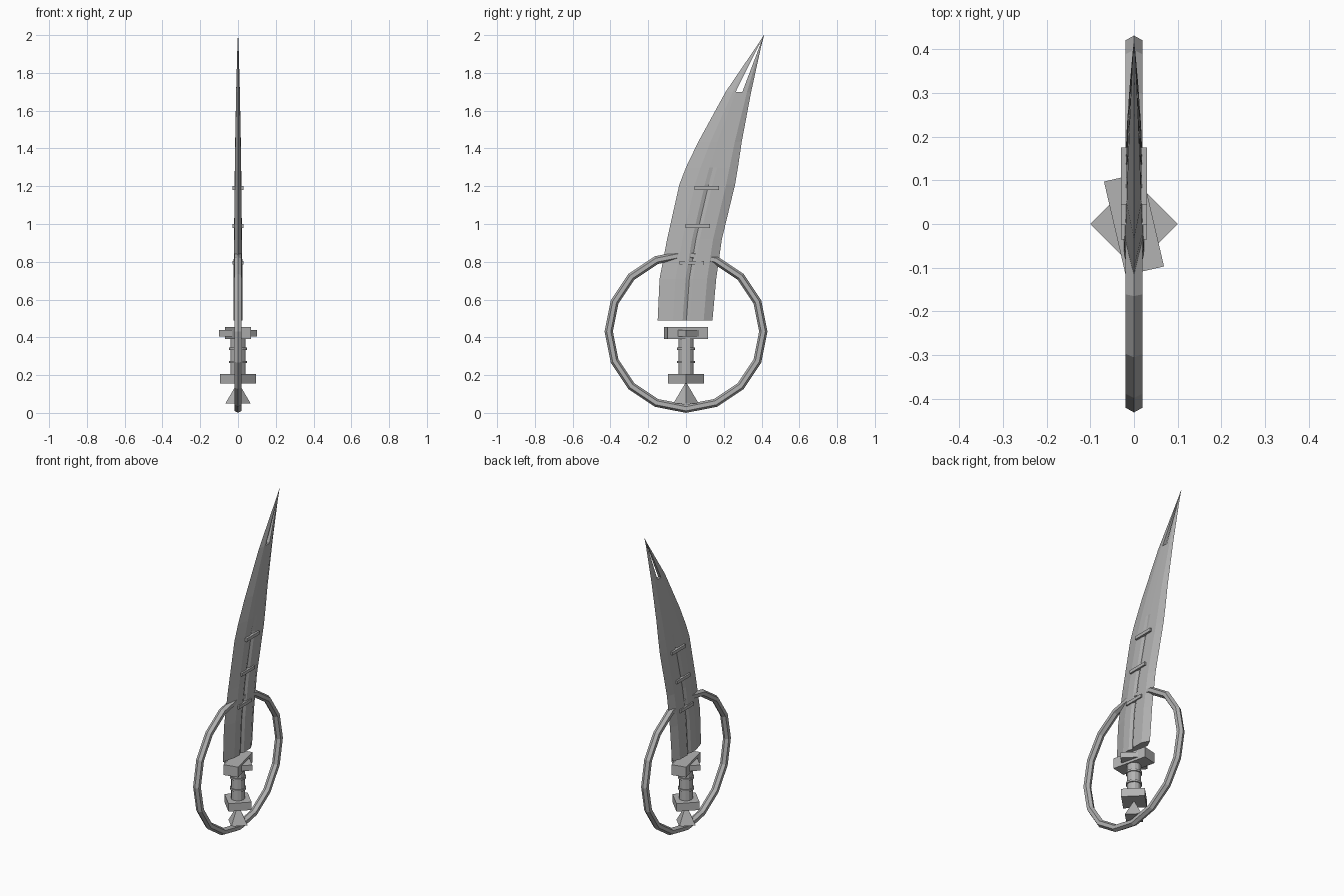
import bpy, bmesh, math
from mathutils import Matrix

if "Cube" in bpy.data.objects:
    bpy.data.objects.remove(bpy.data.objects["Cube"])

steel = bpy.data.materials.new("grey steel")
steel.diffuse_color = (0.45, 0.45, 0.45, 1)
steel.use_nodes = True
steel.node_tree.nodes["Principled BSDF"].inputs["Base Color"].default_value = steel.diffuse_color


def finish(name, bm):
    bmesh.ops.recalc_face_normals(bm, faces=bm.faces)
    me = bpy.data.meshes.new(name)
    bm.to_mesh(me)
    bm.free()
    me.materials.append(steel)
    ob = bpy.data.objects.new(name, me)
    bpy.context.collection.objects.link(ob)
    return ob


def box(name, size, loc, turn=0):
    bm = bmesh.new()
    m = (Matrix.Translation(loc) @ Matrix.Rotation(math.radians(turn), 4, 'Z')
         @ Matrix.Diagonal((*size, 1)))
    bmesh.ops.create_cube(bm, size=1, matrix=m)
    return finish(name, bm)


def cone(name, r1, r2, z0, z1, sides):
    bm = bmesh.new()
    bmesh.ops.create_cone(bm, cap_ends=True, segments=sides, radius1=r1, radius2=r2,
                          depth=z1 - z0, matrix=Matrix.Translation((0, 0, (z0 + z1) / 2)))
    return finish(name, bm)


# Blade: lofted rows of (z, back edge y, front edge y, half thickness)
ROWS = [(0.49, -0.15, 0.14, 0.025), (0.71, -0.14, 0.16, 0.024), (0.92, -0.10, 0.19, 0.021),
        (1.21, -0.035, 0.26, 0.018), (1.30, 0.0, 0.275, 0.017), (1.435, 0.065, 0.295, 0.015),
        (1.70, 0.21, 0.345, 0.010), (1.95, 0.38, 0.40, 0.003), (2.0, 0.412, 0.414, 0.0005)]
SLOT = 6  # the row span that is pierced near the tip

bm = bmesh.new()
loops = []
for z, a, b, t in ROWS:
    w = b - a
    c = a + 0.525 * w
    g = min(0.02, 0.13 * w)
    deep = 0.6 if z < 1.25 else 1.0  # central groove fades out
    half = [(a + 0.28 * w, t * 0.93), (c - g, t), (c, t * deep), (c + g, t), (a + 0.84 * w, t * 0.93)]
    pts = ([(a, 0)] + half + [(b, 0)] + [(y, -x) for y, x in reversed(half)])
    loops.append([bm.verts.new((x, y, z)) for y, x in pts])
for i in range(len(loops) - 1):
    lo, hi = loops[i], loops[i + 1]
    for k in range(12):
        if i == SLOT and k in (2, 3, 8, 9):
            continue
        n = (k + 1) % 12
        bm.faces.new((lo[k], lo[n], hi[n], hi[k]))
    if i == SLOT:  # inner walls of the slot
        for p, q in ((2, 10), (4, 8)):
            bm.faces.new((lo[p], lo[q], hi[q], hi[p]))
        for r in (lo, hi):
            bm.faces.new([r[k] for k in (2, 3, 4, 8, 9, 10)])
bm.faces.new(loops[0])
bm.faces.new(loops[-1])
finish("blade", bm)

# Cross bars on the blade
for i, (y, z) in enumerate([(0.03, 0.795), (0.0625, 0.99), (0.11, 1.19)]):
    box(f"blade_bar_{i + 1}", (0.06, 0.13, 0.02), (0, y, z))

# Large hand ring passing through the blade: 16 sides, hexagonal section
bm = bmesh.new()
rings = []
for i in range(16):
    u = 2 * math.pi * i / 16
    ring = []
    for j in range(6):
        v = math.pi * j / 3
        r = 0.409 + 0.022 * math.cos(v)
        ring.append(bm.verts.new((0.0225 * math.sin(v), r * math.sin(u), 0.431 - r * math.cos(u))))
    rings.append(ring)
for i in range(16):
    p, q = rings[i], rings[(i + 1) % 16]
    for j in range(6):
        n = (j + 1) % 6
        bm.faces.new((p[j], p[n], q[n], q[j]))
finish("hand_ring", bm)

# Guard: a turned bar crossed by a diamond plate
box("guard_bar", (0.09, 0.22, 0.065), (0, 0, 0.4225), 13)
box("guard_plate", (0.141, 0.141, 0.035), (0, 0, 0.4225), 45)

# Grip with two bands
cone("grip", 0.04, 0.04, 0.20, 0.395, 12)
for i, z in enumerate((0.27, 0.34)):
    cone(f"grip_band_{i + 1}", 0.047, 0.047, z - 0.006, z + 0.006, 12)

# Pommel block and flared foot
box("pommel_block", (0.134, 0.134, 0.05), (0, 0, 0.18), 45)
cone("pommel_foot", 0.067, 0.004, 0.05, 0.157, 4)
